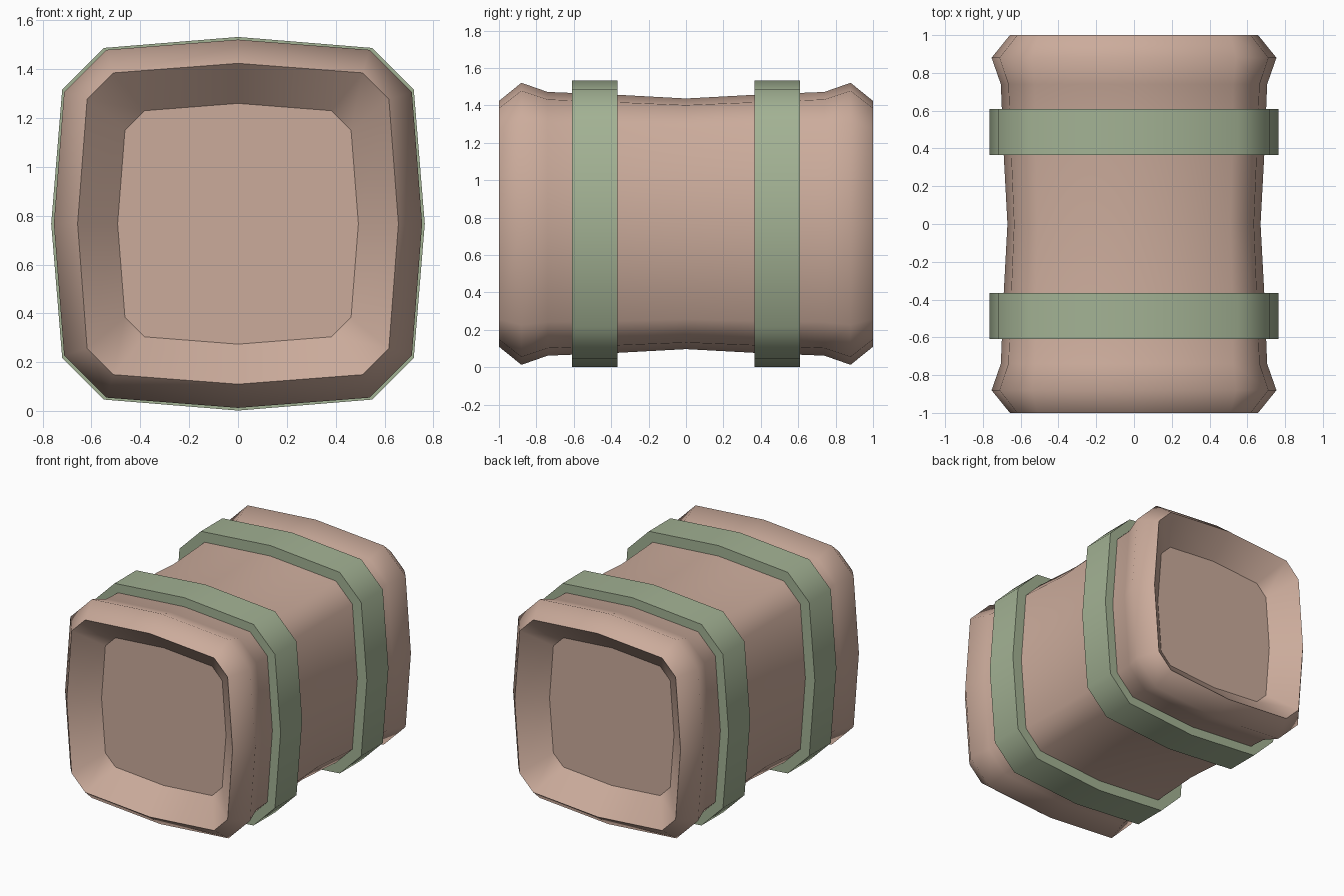
import bpy
import bmesh

if "Cube" in bpy.data.objects:
    bpy.data.objects.remove(bpy.data.objects["Cube"], do_unlink=True)

CENTRE_Z = 0.767


def material(name, rgb):
    m = bpy.data.materials.new(name)
    m.use_nodes = True
    m.diffuse_color = (*rgb, 1)
    m.node_tree.nodes["Principled BSDF"].inputs["Base Color"].default_value = (*rgb, 1)
    return m


def section(bm, y, mid, far, near):
    """Bulging square with cut corners: twelve points around the y axis."""
    quarter = [(mid, 0), (far, near), (near, far)]
    points = []
    for _ in range(4):
        points += quarter
        quarter = [(-z, x) for x, z in quarter]
    return [bm.verts.new((x, y, CENTRE_Z + z)) for x, z in points]


def loft(name, stations, mat, sharp_rings, closed=False):
    """Skin a row of sections; cap the ends or join them into a ring."""
    bm = bmesh.new()
    rings = [section(bm, *s) for s in stations]
    pairs = list(zip(rings, rings[1:]))
    if closed:
        pairs.append((rings[-1], rings[0]))
    else:
        bm.faces.new(rings[0])
        bm.faces.new(rings[-1])
    for a, b in pairs:
        for i in range(len(a)):
            j = (i + 1) % len(a)
            bm.faces.new((a[i], a[j], b[j], b[i]))
    bmesh.ops.recalc_face_normals(bm, faces=bm.faces)
    for f in bm.faces:
        f.smooth = True
    for r in sharp_rings:
        ring = rings[r]
        for i, v in enumerate(ring):
            bm.edges.get((v, ring[i - 1])).smooth = False
    mesh = bpy.data.meshes.new(name)
    bm.to_mesh(mesh)
    bm.free()
    mesh.materials.append(mat)
    obj = bpy.data.objects.new(name, mesh)
    bpy.context.collection.objects.link(obj)
    return obj


clay = material("dusty pink", (0.60, 0.41, 0.33))
green = material("sage green", (0.365, 0.445, 0.295))

# Barrel: recessed end, rim, flared lip, neck, narrowing to the waist
half = [
    (-0.84, 0.493, 0.463, 0.383),
    (-1.0, 0.657, 0.618, 0.51),
    (-0.88, 0.754, 0.712, 0.54),
    (-0.74, 0.705, 0.665, 0.525),
    (-0.37, 0.69, 0.65, 0.52),
]
waist = [(0, 0.67, 0.635, 0.51)]
back = [(-y, *size) for y, *size in reversed(half)]
loft("barrel", half + waist + back, clay, (0, 1, -2, -1))

# Two straps around the barrel
outer, inner = (0.765, 0.72, 0.55), (0.65, 0.61, 0.48)
for name, y in (("front_strap", -0.488), ("back_strap", 0.488)):
    a, b = y - 0.122, y + 0.122
    loft(name, [(a, *inner), (a, *outer), (b, *outer), (b, *inner)],
         green, range(4), closed=True)
